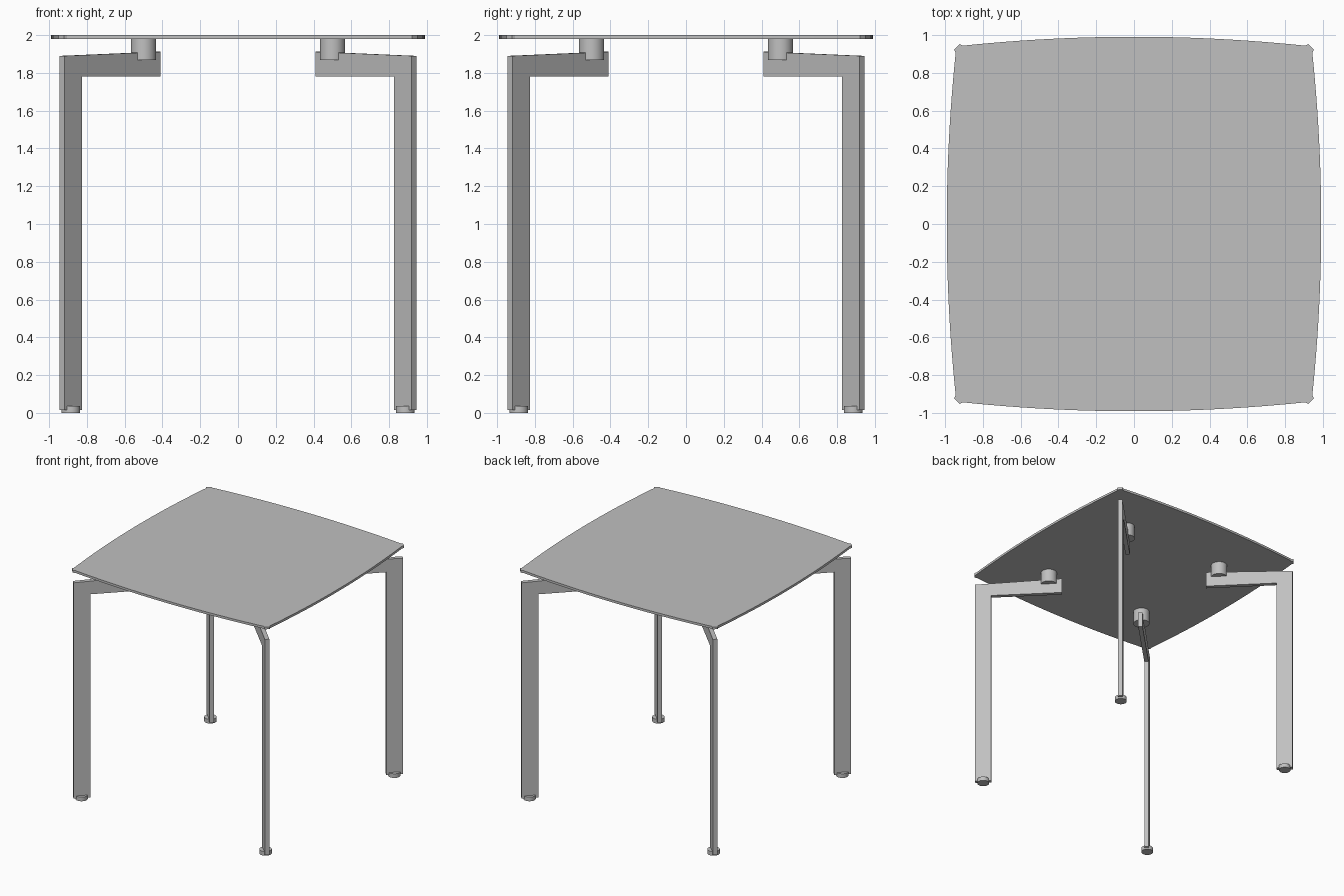
import bpy, bmesh, math

if "Cube" in bpy.data.objects:
    bpy.data.objects.remove(bpy.data.objects["Cube"])

grey = bpy.data.materials.new("mid_grey")
grey.diffuse_color = (0.53, 0.53, 0.53, 1)
grey.use_nodes = True
grey.node_tree.nodes["Principled BSDF"].inputs["Base Color"].default_value = grey.diffuse_color
S2 = math.sqrt(2)


def prism(name, points, offset):
    """Closed outline extruded along an offset vector."""
    bm = bmesh.new()
    face = bm.faces.new([bm.verts.new(p) for p in points])
    ext = bmesh.ops.extrude_face_region(bm, geom=[face])
    bmesh.ops.translate(bm, vec=offset,
                        verts=[v for v in ext["geom"] if isinstance(v, bmesh.types.BMVert)])
    bmesh.ops.recalc_face_normals(bm, faces=bm.faces)
    mesh = bpy.data.meshes.new(name)
    bm.to_mesh(mesh)
    bm.free()
    obj = bpy.data.objects.new(name, mesh)
    bpy.context.collection.objects.link(obj)
    mesh.materials.append(grey)
    return obj


def cylinder(name, x, y, radius, z0, z1):
    bpy.ops.mesh.primitive_cylinder_add(vertices=32, radius=radius, depth=z1 - z0,
                                        location=(x, y, (z0 + z1) / 2))
    obj = bpy.context.object
    obj.name = name
    obj.data.materials.append(grey)
    bpy.ops.object.shade_smooth_by_angle(angle=math.radians(30))


# Tabletop: four bowed sides joined by small clipped corners
END, BOW, STEPS = 0.905, 0.99, 24
side = [(0.951, -0.922)]
for i in range(STEPS + 1):
    t = -1 + 2 * i / STEPS
    side.append((BOW - 0.047 * t * t, END * t))
side.append((0.951, 0.922))
outline = []
for k in range(4):
    c, s = ((1, 0), (0, 1), (-1, 0), (0, -1))[k]
    outline += [(c * x - s * y, s * x + c * y, 1.98) for x, y in side]
prism("tabletop", outline, (0, 0, 0.02))

# Flat bent legs set on the diagonals, with feet and spacers
THICK = 0.036
leg_profile = [(0.9325, 0.015), (0.9325, 1.89), (0.423, 1.912),
               (0.423, 1.78), (0.8375, 1.78), (0.8375, 0.015)]
for sx, sy, tag in ((1, -1, "front_right"), (-1, -1, "front_left"),
                    (1, 1, "back_right"), (-1, 1, "back_left")):
    nx, ny = -sy / S2 * THICK, sx / S2 * THICK
    prism("leg_" + tag,
          [(sx * d - nx / 2, sy * d - ny / 2, z) for d, z in leg_profile],
          (nx, ny, 0))
    cylinder("foot_" + tag, sx * 0.885, sy * 0.885, 0.049, 0.0, 0.036)
    cylinder("spacer_" + tag, sx * 0.5, sy * 0.5, 0.067, 1.868, 1.982)
